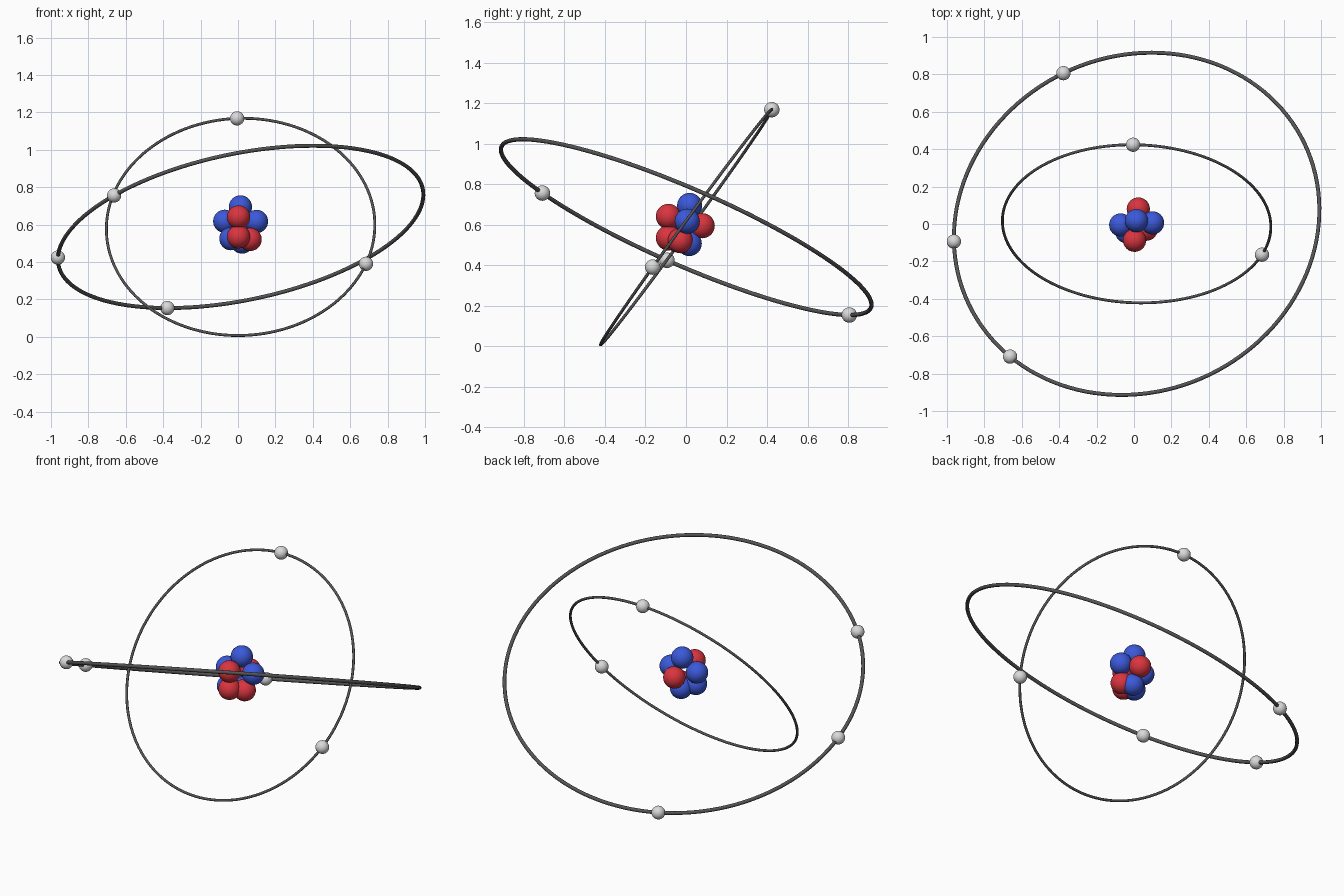
import bpy
from mathutils import Vector

if "Cube" in bpy.data.objects:
    bpy.data.objects.remove(bpy.data.objects["Cube"])


def material(name, rgb):
    m = bpy.data.materials.new(name)
    m.diffuse_color = (*rgb, 1)
    m.use_nodes = True
    m.node_tree.nodes["Principled BSDF"].inputs["Base Color"].default_value = m.diffuse_color
    return m


RED = material("red", (0.70, 0.035, 0.05))
BLUE = material("blue", (0.045, 0.10, 0.70))
GREY = material("light grey", (0.70, 0.70, 0.70))
DARK = material("dark grey", (0.09, 0.09, 0.09))

CENTRE = Vector((0.014, 0.001, 0.588))


def finish(name, mat):
    ob = bpy.context.object
    ob.name = name
    ob.data.materials.append(mat)
    bpy.ops.object.shade_smooth()
    return ob


def ball(name, pos, radius, mat):
    bpy.ops.mesh.primitive_uv_sphere_add(segments=32, ring_count=16, radius=radius, location=pos)
    return finish(name, mat)


def orbit(name, normal, radius, tube, electrons):
    """Thin ring facing along normal, with electrons snapped onto it."""
    n = Vector(normal).normalized()
    bpy.ops.mesh.primitive_torus_add(
        major_radius=radius, minor_radius=tube, major_segments=128, minor_segments=12,
        location=CENTRE, rotation=n.to_track_quat('Z', 'Y').to_euler())
    finish(name + "_ring", DARK)
    for p in electrons:
        d = Vector(p) - CENTRE
        d -= n * d.dot(n)
        ball(name + "_electron", CENTRE + d.normalized() * radius, 0.038, GREY)


# Orbits with their electrons
orbit("inner_orbit", (0.026, 0.808, -0.588), 0.718, 0.0075,
      [(-0.005, 0.422, 1.172), (0.687, -0.162, 0.388)])
orbit("outer_orbit", (-0.189, 0.393, 0.900), 0.995, 0.0105,
      [(-0.963, -0.094, 0.424), (-0.662, -0.708, 0.757), (-0.377, 0.805, 0.154)])

# Nucleus
protons = [(0.003, -0.087, 0.641), (0.003, -0.087, 0.535), (0.065, -0.028, 0.521), (0.023, 0.08, 0.595)]
neutrons = [(0.013, 0.018, 0.695), (-0.071, -0.005, 0.618), (0.099, 0.006, 0.617),
            (-0.038, -0.042, 0.525), (0.022, 0.016, 0.507)]
for p in protons:
    ball("proton", p, 0.062, RED)
for p in neutrons:
    ball("neutron", p, 0.062, BLUE)
